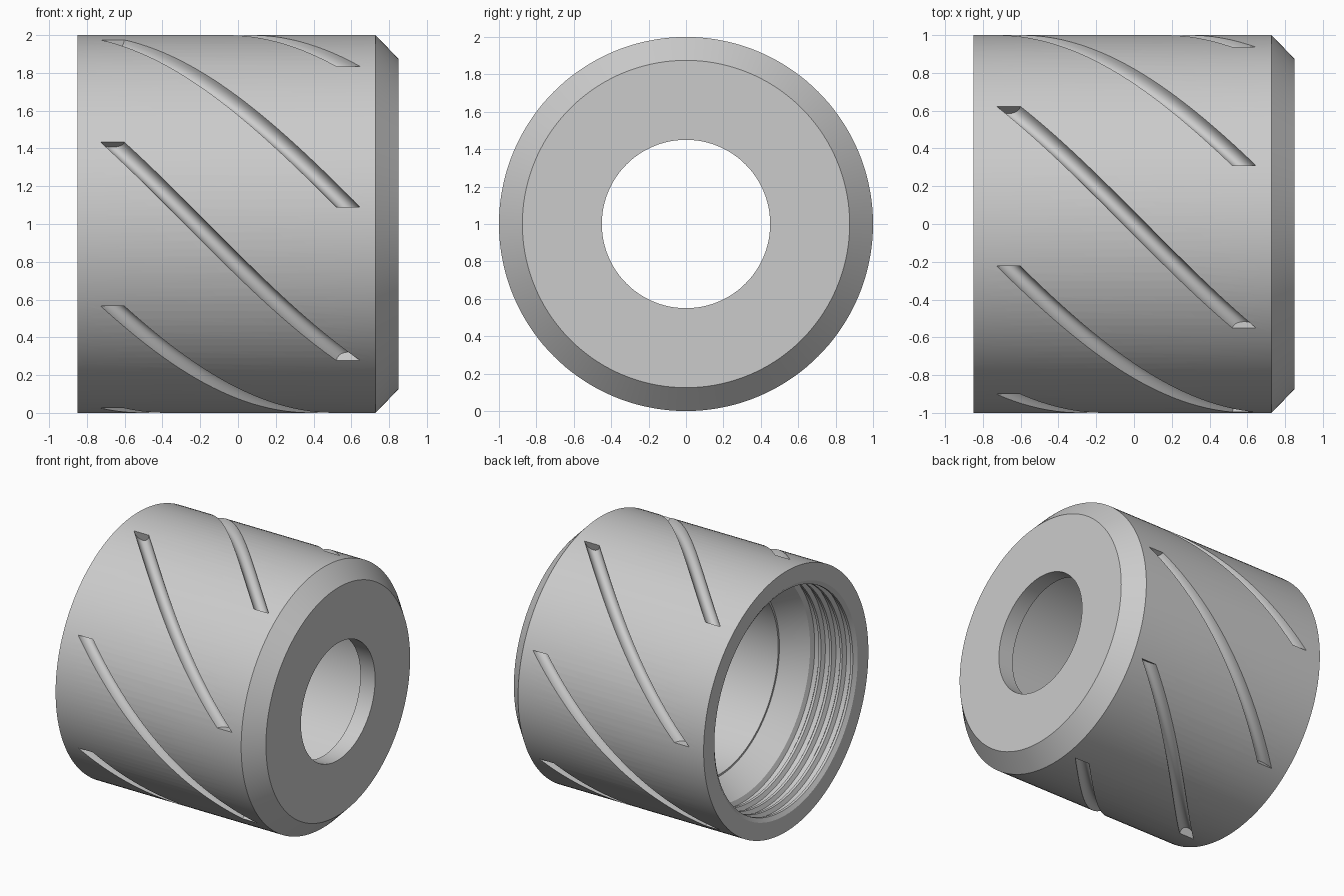
import bpy
import bmesh
from math import sin, cos, pi, radians

if "Cube" in bpy.data.objects:
    bpy.data.objects.remove(bpy.data.objects["Cube"], do_unlink=True)

SEGMENTS = 144
GROOVES = 7

grey = bpy.data.materials.new("plain grey")
grey.use_nodes = True
colour = (0.6, 0.6, 0.6, 1)
grey.diffuse_color = colour
grey.node_tree.nodes["Principled BSDF"].inputs["Base Color"].default_value = colour


def around(x, r, angle):
    """Point at radius r about the lengthwise axis, angle measured up from the front."""
    return (x, -r * cos(angle), 1 + r * sin(angle))


def make_object(name, bm):
    bmesh.ops.recalc_face_normals(bm, faces=bm.faces)
    mesh = bpy.data.meshes.new(name)
    bm.to_mesh(mesh)
    bm.free()
    mesh.materials.append(grey)
    obj = bpy.data.objects.new(name, mesh)
    bpy.context.collection.objects.link(obj)
    return obj


def bridge(bm, a, b):
    n = len(a)
    for i in range(n):
        j = (i + 1) % n
        bm.faces.new((a[i], a[j], b[j], b[i]))


# Sleeve profile: outside with chamfer, end hole, bore, small step, cone and thread
profile = [(-0.85, 1), (0.727, 1), (0.85, 0.875), (0.85, 0.45), (0.725, 0.45),
           (0.725, 0.705), (-0.29, 0.705), (-0.29, 0.72), (-0.47, 0.835)]
for turn in range(4):
    x = -0.47 - turn * 0.09
    profile += [(x - 0.015, 0.87), (x - 0.05, 0.87), (x - 0.07, 0.84), (x - 0.09, 0.84)]
profile += [(-0.85, 0.87)]

bm = bmesh.new()
rings = [[bm.verts.new(around(x, r, 2 * pi * i / SEGMENTS)) for x, r in profile]
         for i in range(SEGMENTS)]
for i in range(SEGMENTS):
    bridge(bm, rings[i], rings[(i + 1) % SEGMENTS])
sleeve = make_object("threaded_sleeve", bm)

# Spiral grip grooves, swept with a round section
bm = bmesh.new()
STEPS, SIDES = 40, 20
for g in range(GROOVES):
    start = radians(25.7) + 2 * pi * g / GROOVES
    sections = []
    for s in range(STEPS + 1):
        t = s / STEPS
        x, angle = -0.665 + 1.249 * t, start - radians(72) * t
        sections.append([bm.verts.new(around(x + 0.0625 * cos(2 * pi * k / SIDES),
                                             1 + 0.0625 * sin(2 * pi * k / SIDES), angle))
                         for k in range(SIDES)])
    for a, b in zip(sections, sections[1:]):
        bridge(bm, a, b)
    bm.faces.new(sections[0])
    bm.faces.new(sections[-1])
cutter = make_object("groove_cutter", bm)
cutter.hide_render = True

cut = sleeve.modifiers.new("grip grooves", "BOOLEAN")
cut.operation = "DIFFERENCE"
cut.solver = "EXACT"
cut.object = cutter

bpy.ops.object.select_all(action="DESELECT")
sleeve.select_set(True)
bpy.context.view_layer.objects.active = sleeve
bpy.ops.object.modifier_apply(modifier=cut.name)
bpy.data.objects.remove(cutter, do_unlink=True)
bpy.ops.object.shade_smooth_by_angle(angle=radians(30))
